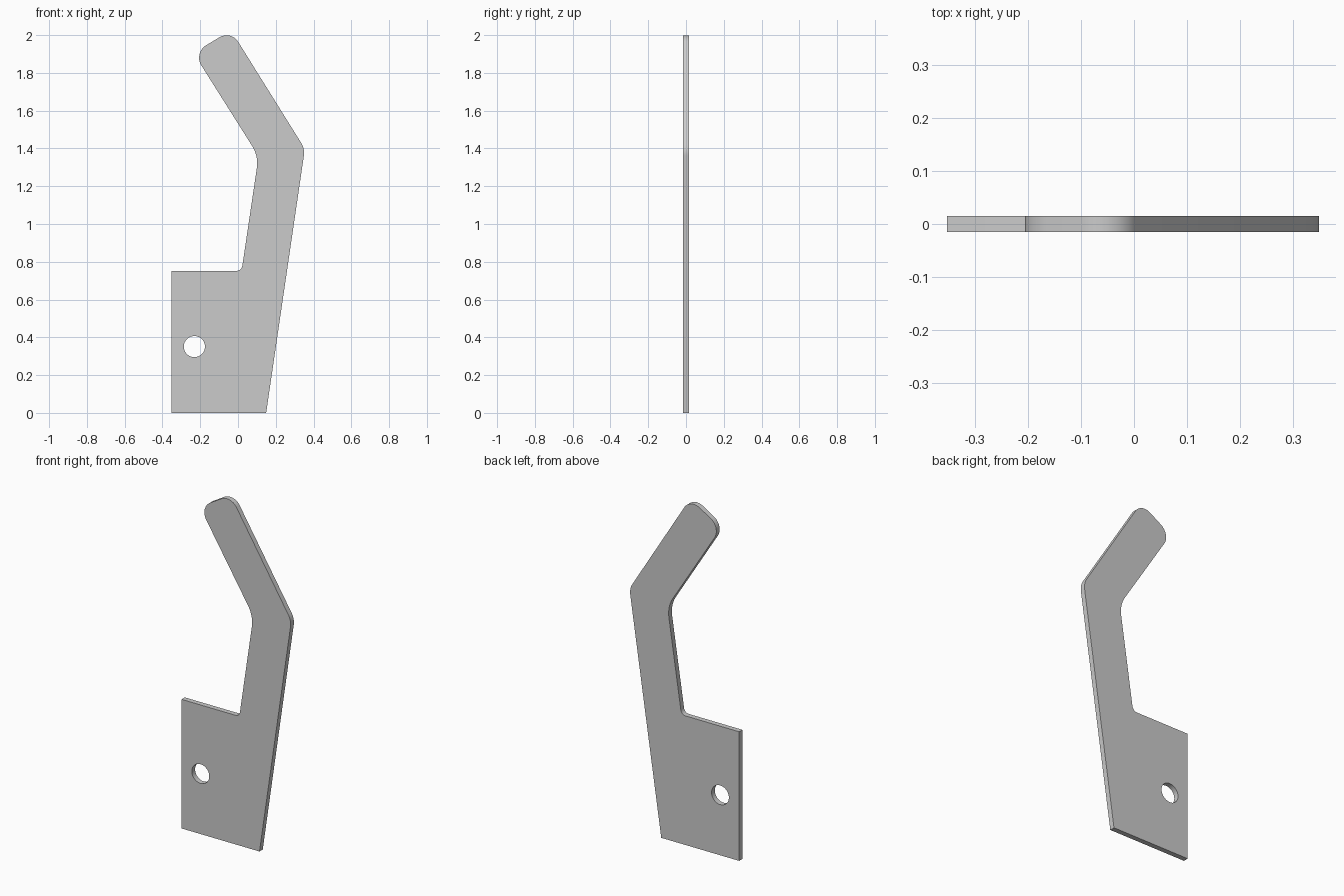
import bpy, bmesh, math
from mathutils import Vector

if "Cube" in bpy.data.objects:
    bpy.data.objects.remove(bpy.data.objects["Cube"])

HALF = 0.015  # half plate thickness

# Outline corners: x, z, fillet radius
CORNERS = [(-0.353, 0, 0), (0.149, 0, 0), (0.354, 1.398, 0.10),
           (-0.037, 2.025, 0.072), (-0.236, 1.906, 0.076),
           (0.109, 1.359, 0.17), (0.019, 0.752, 0.031), (-0.353, 0.752, 0)]


def fillet(prev, corner, nxt, radius, steps=10):
    if radius == 0:
        return [corner]
    a, b = (prev - corner).normalized(), (nxt - corner).normalized()
    half = a.angle(b) / 2
    centre = corner + (a + b).normalized() * radius / math.sin(half)
    t = radius / math.tan(half)
    v0, v1 = corner + a * t - centre, corner + b * t - centre
    return [centre + v0.lerp(v1, i / steps).normalized() * radius if 0 < i < steps
            else centre + (v0 if i == 0 else v1) for i in range(steps + 1)]


pts = [Vector((x, z)) for x, z, r in CORNERS]
outline = []
for i, c in enumerate(CORNERS):
    outline += fillet(pts[i - 1], pts[i], pts[(i + 1) % len(pts)], c[2])

# Round bolt hole
hole = [Vector((-0.231 + 0.056 * math.cos(a), 0.351 + 0.056 * math.sin(a)))
        for a in (math.tau * k / 40 for k in range(40))]

# Fill the profile with its hole, then extrude to plate thickness
bm = bmesh.new()
edges = []
for loop in (outline, hole):
    vs = [bm.verts.new((p.x, -HALF, p.y)) for p in loop]
    edges += [bm.edges.new((vs[i - 1], vs[i])) for i in range(len(vs))]
bmesh.ops.triangle_fill(bm, edges=edges, use_beauty=True, use_dissolve=False)
ext = bmesh.ops.extrude_face_region(bm, geom=bm.faces[:], use_keep_orig=True)
bmesh.ops.translate(bm, vec=(0, 2 * HALF, 0),
                    verts=[g for g in ext["geom"] if isinstance(g, bmesh.types.BMVert)])
bmesh.ops.recalc_face_normals(bm, faces=bm.faces[:])

mesh = bpy.data.meshes.new("lever_plate")
bm.to_mesh(mesh)
bm.free()
plate = bpy.data.objects.new("lever_plate", mesh)
bpy.context.collection.objects.link(plate)
bpy.context.view_layer.objects.active = plate
plate.select_set(True)
bpy.ops.object.shade_smooth_by_angle(angle=math.radians(30))
